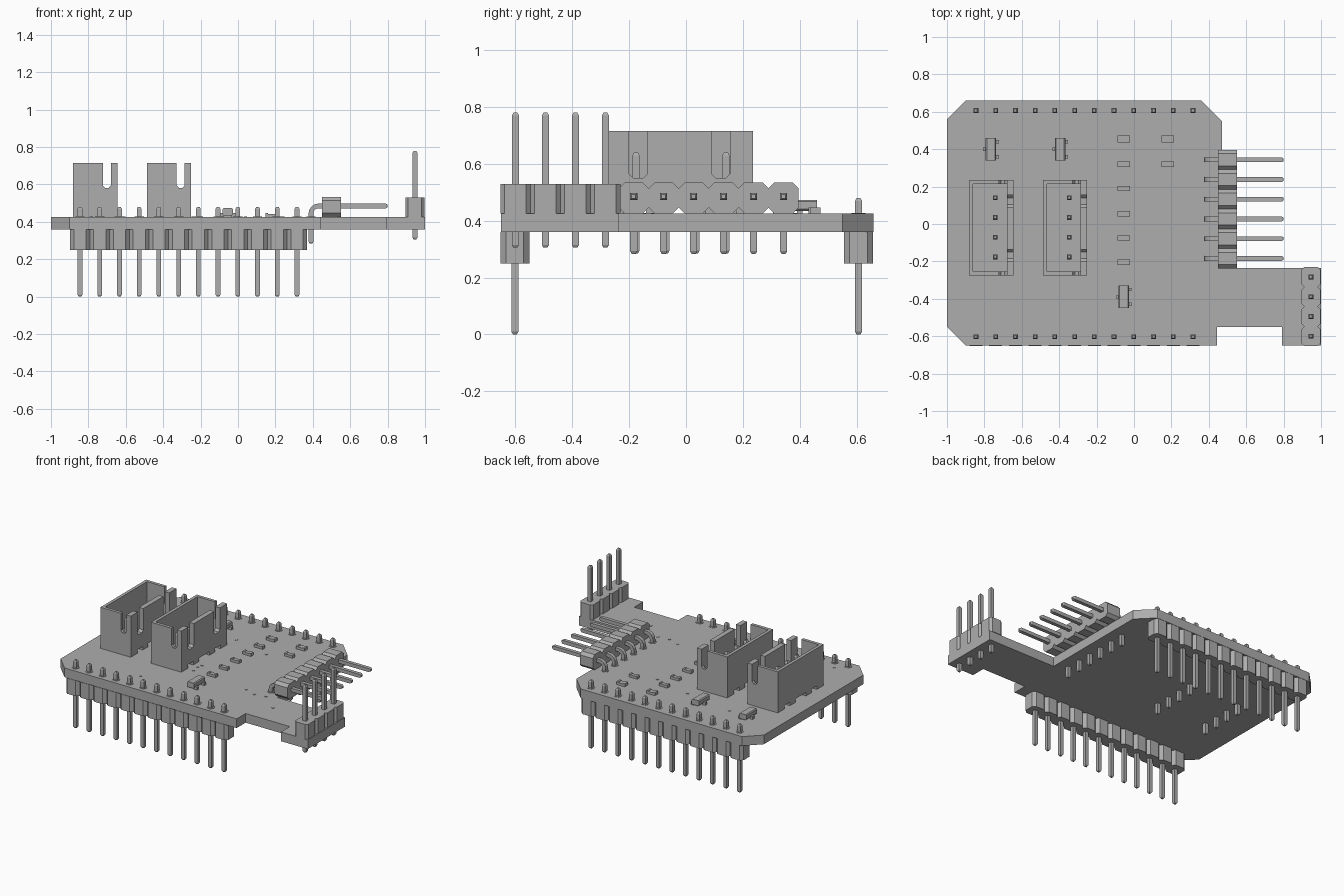
import bpy
import bmesh
import math
from mathutils import Vector

cube = bpy.data.objects.get("Cube")
if cube:
    bpy.data.objects.remove(cube, do_unlink=True)

GREY = (0.42, 0.42, 0.42, 1)
grey = bpy.data.materials.new("plain grey")
grey.use_nodes = True
grey.diffuse_color = GREY
grey.node_tree.nodes["Principled BSDF"].inputs["Base Color"].default_value = GREY

BOTTOM, TOP = 0.36, 0.425
PITCH = 0.1055


def finish(bm, name):
    bmesh.ops.recalc_face_normals(bm, faces=bm.faces)
    mesh = bpy.data.meshes.new(name)
    bm.to_mesh(mesh)
    bm.free()
    mesh.materials.append(grey)
    obj = bpy.data.objects.new(name, mesh)
    bpy.context.collection.objects.link(obj)
    return obj


def prism(bm, profile, axis, a, b):
    """Extrude a 2D profile along an axis from a to b."""
    place = {"x": lambda u, v, w: (w, u, v),
             "y": lambda u, v, w: (u, w, v),
             "z": lambda u, v, w: (u, v, w)}[axis]
    low, high = [[bm.verts.new(place(u, v, w)) for u, v in profile] for w in (a, b)]
    bm.faces.new(low)
    bm.faces.new(high)
    for i in range(len(profile)):
        j = (i + 1) % len(profile)
        bm.faces.new((low[i], low[j], high[j], high[i]))


def rect(u0, u1, v0, v1):
    return [(u0, v0), (u1, v0), (u1, v1), (u0, v1)]


def octagon(u, v, hu, hv, c):
    """Rectangle with chamfered corners."""
    return [(u - hu + c, v - hv), (u + hu - c, v - hv), (u + hu, v - hv + c),
            (u + hu, v + hv - c), (u + hu - c, v + hv), (u - hu + c, v + hv),
            (u - hu, v + hv - c), (u - hu, v - hv + c)]


def pin(bm, y, path, half=0.0125):
    """Square pin with tapered tips, following a path of x, z points."""
    pts = [Vector((x, y, z)) for x, z in path]
    tip = 0.01
    start = (pts[1] - pts[0]).normalized()
    end = (pts[-1] - pts[-2]).normalized()
    pts = [pts[0], pts[0] + start * tip] + pts[1:-1] + [pts[-1] - end * tip, pts[-1]]
    side = Vector((0, 1, 0))
    rings = []
    for i, p in enumerate(pts):
        before = (p - pts[max(i - 1, 0)]).normalized()
        after = (pts[min(i + 1, len(pts) - 1)] - p).normalized()
        up = (before + after).normalized().cross(side)
        h = half * (0.55 if i in (0, len(pts) - 1) else 1)
        rings.append([bm.verts.new(p + side * s * h + up * t * h)
                      for s, t in ((-1, -1), (1, -1), (1, 1), (-1, 1))])
    bm.faces.new(rings[0])
    bm.faces.new(rings[-1])
    for r, q in zip(rings, rings[1:]):
        for i in range(4):
            j = (i + 1) % 4
            bm.faces.new((r[i], r[j], q[j], q[i]))


def disc(bm, x, y, r):
    ring = [(x + r * math.cos(k * math.pi / 4), y + r * math.sin(k * math.pi / 4))
            for k in range(8)]
    prism(bm, ring, "z", TOP - 0.002, TOP + 0.003)


# Circuit board
outline = [(-1, 0.56), (-0.9, 0.66), (0.36, 0.66), (0.47, 0.55), (0.47, -0.235),
           (1, -0.235), (1, -0.65), (0.79, -0.65), (0.79, -0.55), (0.445, -0.55),
           (0.445, -0.65), (-0.9, -0.65), (-1, -0.55)]
bm = bmesh.new()
prism(bm, outline, "z", BOTTOM, TOP)
finish(bm, "circuit_board")

# Long pin rows under the front and back edges
pads = bmesh.new()
for label, y in (("front", -0.602), ("back", 0.607)):
    body, pins = bmesh.new(), bmesh.new()
    for i in range(12):
        x = -0.845 + i * PITCH
        prism(body, octagon(x, y, PITCH / 2, 0.051, 0.02), "z", 0.25, BOTTOM)
        pin(pins, y, [(x, 0), (x, 0.48)])
        disc(pads, x, y, 0.025)
    finish(body, label + "_header_body")
    finish(pins, label + "_header_pins")

# Upright header on the side tab
body, pins = bmesh.new(), bmesh.new()
for i in range(4):
    y = -0.6 + i * PITCH
    prism(body, octagon(0.946, y, 0.051, PITCH / 2, 0.015), "z", TOP, 0.53)
    pin(pins, y, [(0.946, 0.305), (0.946, 0.78)])
finish(body, "upright_header_body")
finish(pins, "upright_header_pins")

# Right-angle header on the left edge
body, pins = bmesh.new(), bmesh.new()
bend = [(0.39 + 0.04 * (1 - math.cos(a)), 0.445 + 0.04 * math.sin(a))
        for a in (k * math.pi / 8 for k in range(5))]
for i in range(6):
    y = -0.184 + i * PITCH
    prism(body, octagon(y, 0.48, PITCH / 2, 0.054, 0.02), "x", 0.45, 0.552)
    pin(pins, y, [(0.39, 0.283)] + bend + [(0.8, 0.485)])
    disc(pads, 0.39, y, 0.025)
finish(body, "angled_header_body")
finish(pins, "angled_header_pins")

# Shrouded four-pin sockets
Y0, Y1, RIM, WALL = -0.275, 0.235, 0.715, 0.022
FOOT = TOP + 0.025
feet = [(-0.275, -0.2), (-0.14, -0.08), (0.04, 0.1), (0.16, 0.235)]
for label, x in (("outer", -0.882), ("inner", -0.487)):
    bm, pins = bmesh.new(), bmesh.new()
    x1 = x + 0.237
    # slotted end walls
    end = [(x, FOOT), (x1, FOOT), (x1, RIM), (x1 - 0.035, RIM), (x1 - 0.035, 0.595),
           (x1 - 0.048, 0.58), (x1 - 0.065, 0.58), (x1 - 0.078, 0.595),
           (x1 - 0.078, RIM), (x, RIM)]
    prism(bm, end, "y", Y0, Y0 + WALL)
    prism(bm, end, "y", Y1 - WALL, Y1)
    # plain wall and slotted wall
    prism(bm, rect(Y0 + WALL, Y1 - WALL, FOOT, RIM), "x", x, x + WALL)
    slotted = [(Y0 + WALL, FOOT), (Y1 - WALL, FOOT), (Y1 - WALL, RIM)]
    for a, b in ((0.155, 0.09), (-0.135, -0.2)):
        slotted += [(a, RIM), (a, 0.565), (a - 0.015, 0.55),
                    (b + 0.015, 0.55), (b, 0.565), (b, RIM)]
    slotted.append((Y0 + WALL, RIM))
    prism(bm, slotted, "x", x1 - 0.035, x1)
    # floor and feet
    prism(bm, rect(x + WALL, x1 - 0.035, Y0 + WALL, Y1 - WALL), "z", FOOT, FOOT + 0.03)
    for a, b in feet:
        prism(bm, rect(x, x1, a, b), "z", TOP, FOOT)
    for i in range(4):
        pin(pins, -0.176 + i * PITCH, [(x + 0.141, 0.285), (x + 0.141, 0.64)])
    finish(bm, label + "_socket_shell")
    finish(pins, label + "_socket_pins")

# Three-legged transistors
for n, (x, y) in enumerate(((-0.765, 0.4), (-0.395, 0.4), (-0.055, -0.39))):
    bm = bmesh.new()
    prism(bm, octagon(x, TOP + 0.029, 0.028, 0.019, 0.006), "y", y - 0.06, y + 0.06)
    for side, dy in ((-1, 0), (1, 0.04), (1, -0.04)):
        a, b = sorted((x + side * 0.02, x + side * 0.042))
        prism(bm, rect(a, b, y + dy - 0.009, y + dy + 0.009), "z", TOP, TOP + 0.022)
    finish(bm, "transistor_%d" % (n + 1))

# Small chip components with raised end caps
spots = [(-0.055, y) for y in (0.455, 0.32, 0.19, 0.055, -0.075, -0.205)]
spots += [(0.18, 0.455), (0.18, 0.32)]
bm = bmesh.new()
for x, y in spots:
    h = 0.018 if y > 0.4 else 0.014
    prism(bm, rect(x - 0.022, x + 0.022, y - h, y + h), "z", TOP, TOP + 0.017)
    for s in (-0.026, 0.026):
        prism(bm, rect(x + s - 0.007, x + s + 0.007, y - h, y + h), "z", TOP, TOP + 0.021)
finish(bm, "chip_components")

# Plated holes and pads
for x, y in ((-0.61, 0.385), (-0.24, 0.325), (0.04, 0.26), (-0.2, -0.115), (-0.21, -0.15),
             (-0.2, -0.21), (0.24, -0.25), (0.325, -0.28), (0.405, -0.265),
             (0.54, -0.38), (-0.43, -0.47), (-0.785, -0.535)):
    disc(pads, x, y, 0.009)
finish(pads, "plated_pads")
